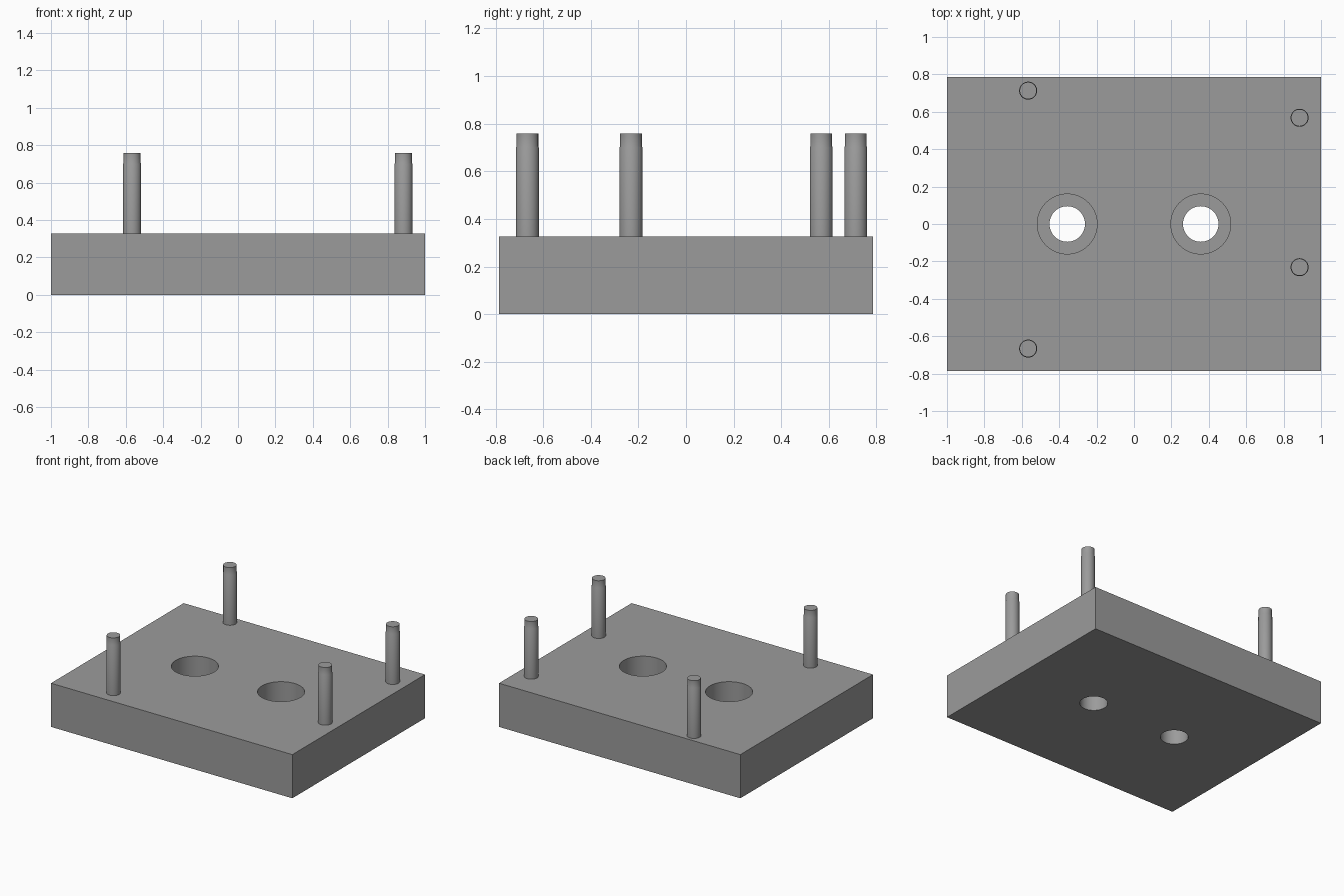
import bpy, bmesh, math

if "Cube" in bpy.data.objects:
    bpy.data.objects.remove(bpy.data.objects["Cube"])

SEGMENTS = 64
PLATE_TOP = 0.327

steel = bpy.data.materials.new("grey_steel")
steel.diffuse_color = (0.33, 0.33, 0.33, 1)
steel.use_nodes = True
steel.node_tree.nodes["Principled BSDF"].inputs["Base Color"].default_value = steel.diffuse_color


def lathe(name, profile, x, y):
    """Closed solid of revolution from (radius, z) points, bottom to top."""
    bm = bmesh.new()
    rings = []
    for r, z in profile:
        rings.append([bm.verts.new((r * math.cos(2 * math.pi * i / SEGMENTS),
                                    r * math.sin(2 * math.pi * i / SEGMENTS), z))
                      for i in range(SEGMENTS)])
    for low, high in zip(rings, rings[1:]):
        for i in range(SEGMENTS):
            j = (i + 1) % SEGMENTS
            bm.faces.new((low[i], low[j], high[j], high[i]))
    bm.faces.new(rings[0][::-1])
    bm.faces.new(rings[-1])
    mesh = bpy.data.meshes.new(name)
    bm.to_mesh(mesh)
    bm.free()
    obj = bpy.data.objects.new(name, mesh)
    obj.location = (x, y, 0)
    bpy.context.collection.objects.link(obj)
    mesh.materials.append(steel)
    return obj


def smooth(obj):
    bpy.ops.object.select_all(action='DESELECT')
    obj.select_set(True)
    bpy.context.view_layer.objects.active = obj
    bpy.ops.object.shade_smooth_by_angle(angle=math.radians(30))


# Base plate
bpy.ops.mesh.primitive_cube_add(size=1, location=(0, 0, PLATE_TOP / 2))
plate = bpy.context.object
plate.name = "base_plate"
plate.scale = (2, 1.57, PLATE_TOP)
bpy.ops.object.transform_apply(location=True, rotation=False, scale=True)
plate.data.materials.append(steel)

# Two counterbored through holes
for x in (-0.357, 0.357):
    cutter = lathe("hole_cutter", [(0.095, -0.1), (0.095, 0.135),
                                   (0.16, 0.135), (0.16, 0.5)], x, 0)
    cutter.hide_render = True
    mod = plate.modifiers.new("hole", 'BOOLEAN')
    mod.operation = 'DIFFERENCE'
    mod.solver = 'EXACT'
    mod.object = cutter
    bpy.context.view_layer.objects.active = plate
    bpy.ops.object.modifier_apply(modifier=mod.name)
    bpy.data.objects.remove(cutter)
smooth(plate)

# Four upright pins with a slightly narrower tip
PIN = [(0.048, PLATE_TOP), (0.048, 0.70), (0.0455, 0.705), (0.0455, 0.758)]
for name, x, y in (("pin_front_left", -0.566, -0.666),
                   ("pin_back_left", -0.566, 0.713),
                   ("pin_front_right", 0.885, -0.231),
                   ("pin_back_right", 0.885, 0.568)):
    smooth(lathe(name, PIN, x, y))
